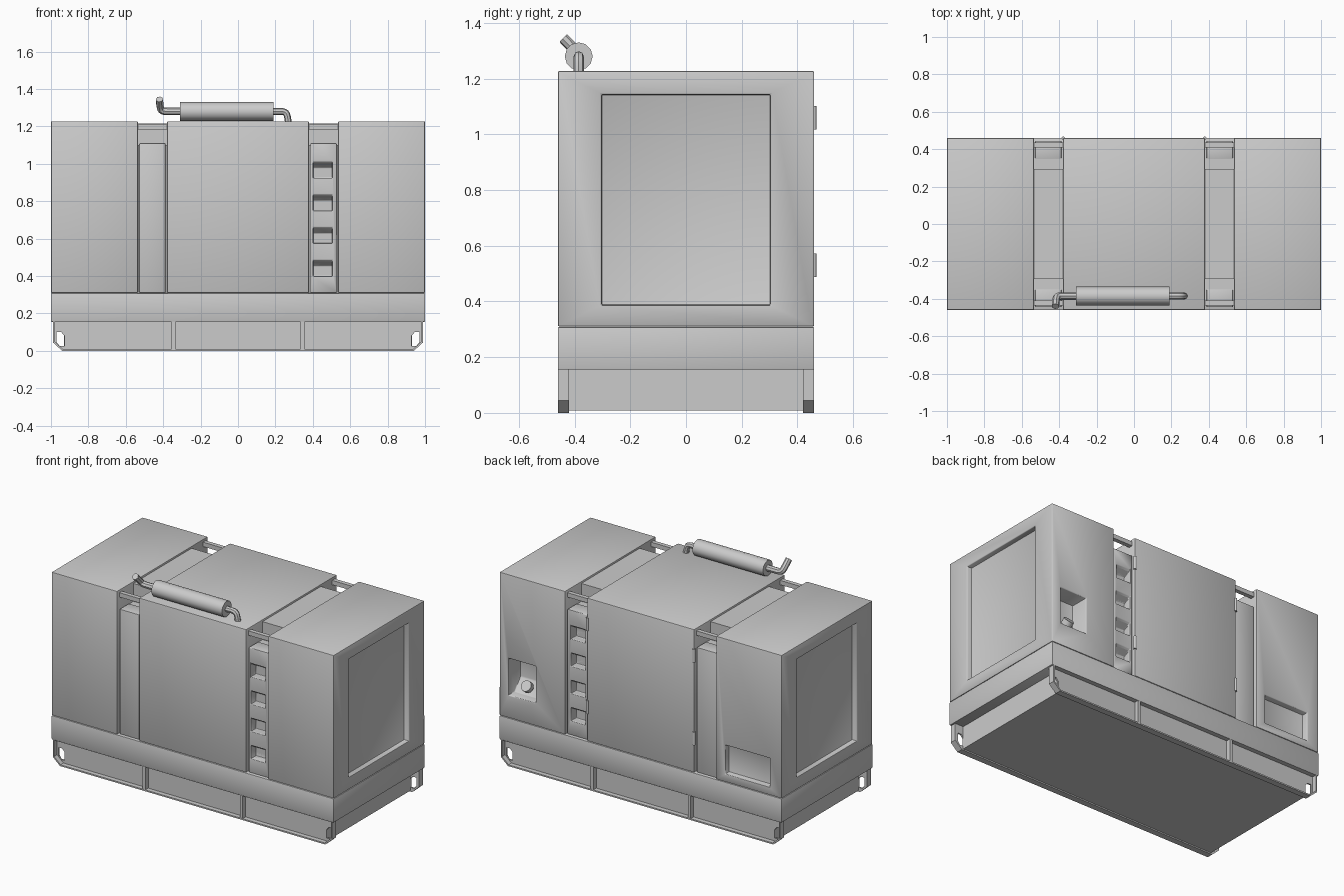
import bpy, bmesh, math
from mathutils import Vector

if "Cube" in bpy.data.objects:
    bpy.data.objects.remove(bpy.data.objects["Cube"])


def prism(name, pts, axis, lo, hi):
    """Extrude a 2D profile: axis 'x' takes (y, z) points, axis 'y' takes (x, z)."""
    bm = bmesh.new()
    place = (lambda p, t: (t, p[0], p[1])) if axis == 'x' else (lambda p, t: (p[0], t, p[1]))
    a = [bm.verts.new(place(p, lo)) for p in pts]
    b = [bm.verts.new(place(p, hi)) for p in pts]
    bm.faces.new(a)
    bm.faces.new(b[::-1])
    n = len(pts)
    for i in range(n):
        bm.faces.new((a[i], b[i], b[(i + 1) % n], a[(i + 1) % n]))
    bmesh.ops.recalc_face_normals(bm, faces=bm.faces)
    me = bpy.data.meshes.new(name)
    bm.to_mesh(me)
    bm.free()
    ob = bpy.data.objects.new(name, me)
    bpy.context.collection.objects.link(ob)
    return ob


def box(name, x, y, z):
    x, y = sorted(x), sorted(y)
    return prism(name, [(x[0], z[0]), (x[1], z[0]), (x[1], z[1]), (x[0], z[1])], 'y', *y)


def apply(ob, mod):
    bpy.context.view_layer.objects.active = ob
    bpy.ops.object.modifier_apply(modifier=mod.name)


def cut(ob, cutter):
    cutter.hide_render = True
    m = ob.modifiers.new("cut", 'BOOLEAN')
    m.operation, m.solver, m.object = 'DIFFERENCE', 'EXACT', cutter
    apply(ob, m)
    bpy.data.objects.remove(cutter)


def smooth(ob, angle=40):
    bpy.ops.object.select_all(action='DESELECT')
    ob.select_set(True)
    bpy.context.view_layer.objects.active = ob
    bpy.ops.object.shade_smooth_by_angle(angle=math.radians(angle))


def bevel(ob, w=0.007):
    m = ob.modifiers.new("bevel", 'BEVEL')
    m.width, m.segments, m.limit_method = w, 2, 'ANGLE'
    apply(ob, m)
    smooth(ob)


def cylinder(name, start, end, r, sides):
    a, b = Vector(start), Vector(end)
    bpy.ops.mesh.primitive_cylinder_add(vertices=sides, radius=r, depth=(b - a).length, location=(a + b) / 2)
    ob = bpy.context.object
    ob.name = name
    ob.rotation_euler = (b - a).to_track_quat('Z', 'Y').to_euler()
    smooth(ob)
    return ob


def pipe(name, pts, r):
    cu = bpy.data.curves.new(name, 'CURVE')
    cu.dimensions, cu.bevel_depth, cu.bevel_resolution = '3D', r, 2
    cu.use_fill_caps = True
    cu.resolution_u = 3
    sp = cu.splines.new('NURBS')
    sp.points.add(len(pts) - 1)
    for p, c in zip(sp.points, pts):
        p.co = (*c, 1)
    sp.use_endpoint_u, sp.order_u = True, 3
    ob = bpy.data.objects.new(name, cu)
    bpy.context.collection.objects.link(ob)
    bpy.ops.object.select_all(action='DESELECT')
    ob.select_set(True)
    bpy.context.view_layer.objects.active = ob
    bpy.ops.object.convert(target='MESH')
    smooth(bpy.context.object)


W = 0.46               # half depth of the housing
Z0, Z1 = 0.31, 1.227   # housing bottom and top

# Base skirt and fuel tank
bevel(box("base_skirt", (-1, 1), (-W, W), (0.155, 0.308)), 0.004)
box("fuel_tank", (-0.93, 0.93), (-0.42, 0.42), (0.008, 0.16))

# Skid rails: channel with chamfered ends, stiffener ribs and lifting holes
for s, side in ((-1, "front"), (1, "back")):
    outer = [(-0.94, 0), (0.94, 0), (0.99, 0.045), (0.99, 0.157), (-0.99, 0.157), (-0.99, 0.045)]
    inner = [(-0.936, 0.009), (0.936, 0.009), (0.981, 0.05), (0.981, 0.154), (-0.981, 0.154), (-0.981, 0.05)]
    rail = prism(side + "_skid_rail", outer, 'y', *sorted((s * 0.42, s * W)))
    cut(rail, prism("channel_cutter", inner, 'y', *sorted((s * 0.43, s * 0.5))))
    for e in (-1, 1):
        hole = [(0.97, 0.048), (0.97, 0.1), (0.945, 0.1), (0.928, 0.08), (0.928, 0.027), (0.955, 0.027)]
        cut(rail, prism("hole_cutter", [(e * x, z) for x, z in hole], 'y', *sorted((s * 0.4, s * 0.5))))
        box(side + "_skid_rib", (e * 0.335, e * 0.355), (s * 0.425, s * 0.459), (0.005, 0.156))

# End housings with recessed end panels
for e, side in ((-1, "left"), (1, "right")):
    end = box(side + "_housing", (e * 0.535, e), (-W, W), (Z0, Z1))
    cut(end, box("panel_cutter", (e * 0.965, e * 1.1), (-0.303, 0.303), (0.387, 1.143)))
    if e > 0:
        pocket = [(0.5, 0.455), (0.4, 0.455), (0.34, 0.53), (0.34, 0.69), (0.5, 0.69)]
        cut(end, prism("filler_cutter", pocket, 'x', 0.745, 0.935))
    else:
        cut(end, box("access_cutter", (-0.915, -0.60), (0.42, 0.5), (0.36, 0.545)))
    bevel(end, 0.006)

# Fuel filler neck and cap
cylinder("filler_neck", (0.84, 0.36, 0.48), (0.84, 0.405, 0.515), 0.018, 16)
cylinder("filler_cap", (0.84, 0.395, 0.505), (0.84, 0.42, 0.525), 0.034, 16)

# Middle housing
bevel(box("middle_housing", (-0.38, 0.38), (-W, W), (Z0, Z1)))

# Recessed bays between housings: duct, side panels, louvres, top rails, hinges
for e, side in ((-1, "left"), (1, "right")):
    box(side + "_bay_core", (e * 0.375, e * 0.54), (-0.295, 0.295), (Z0, 1.215))
    for s, face in ((-1, "front"), (1, "back")):
        tag = f"{side}_{face}_"
        box(tag + "bay_backing", (e * 0.375, e * 0.54), (s * 0.29, s * 0.432), (Z0, 1.10))
        panel = box(tag + "bay_panel", (e * 0.388, e * 0.528), (s * 0.35, s * 0.445), (Z0, 1.11))
        if e > 0:
            # the backing is cut with the panel so the louvres stay open
            backing = bpy.data.objects[tag + "bay_backing"]
            for i in range(4):
                t = 1.014 - 0.175 * i
                prof = [(s * 0.5, t + 0.03), (s * 0.39, t - 0.035), (s * 0.39, t - 0.09), (s * 0.5, t - 0.09)]
                for ob in (panel, backing):
                    cut(ob, prism("louvre_cutter", prof, 'x', 0.402, 0.505))
        bevel(panel, 0.004)
        box(tag + "top_rail", (e * 0.375, e * 0.54), (s * 0.41, s * 0.437), (1.182, 1.21))
    for z in (0.53, 1.06):
        cylinder(side + "_door_hinge", (e * 0.378, 0.459, z - 0.042), (e * 0.378, 0.459, z + 0.042), 0.009, 10)

# Exhaust silencer with inlet elbow and outlet pipe
y, z = -0.385, 1.28
cylinder("exhaust_silencer", (-0.31, y, z), (0.19, y, z), 0.05, 12)
pipe("exhaust_inlet", [(0.17, y, z), (0.21, y, z), (0.25, y, z), (0.265, y, 1.26), (0.27, y, 1.215)], 0.018)
pipe("exhaust_outlet", [(-0.29, y, z), (-0.35, y, z), (-0.405, y, z), (-0.418, y - 0.01, 1.30),
                        (-0.42, -0.44, 1.345)], 0.02)
